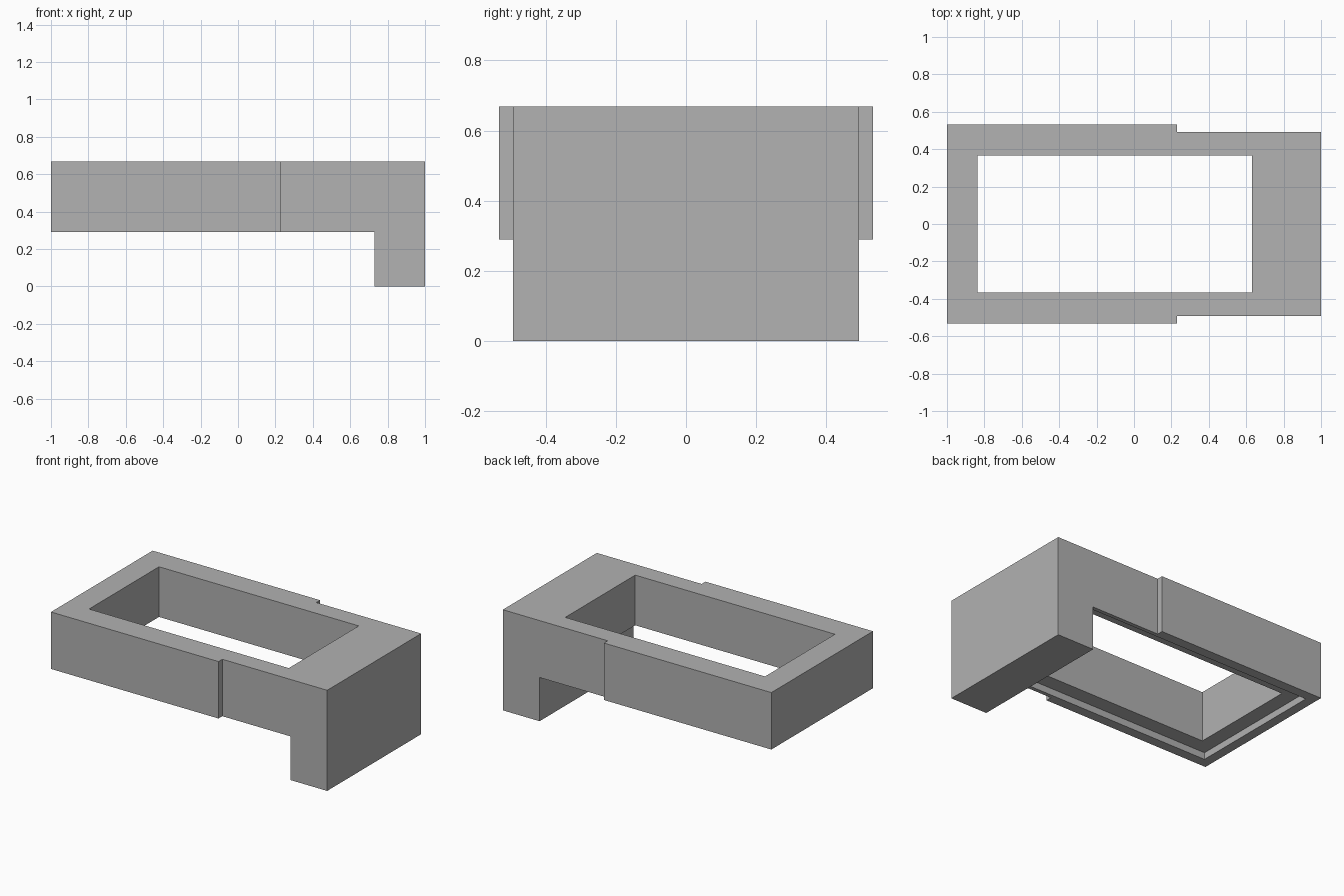
import bpy
import bmesh

cube = bpy.data.objects.get("Cube")
if cube:
    bpy.data.objects.remove(cube, do_unlink=True)

# One plain grey material
grey = bpy.data.materials.new("plain_grey")
grey.use_nodes = True
colour = (0.445, 0.445, 0.445, 1)
grey.diffuse_color = colour
bsdf = next(n for n in grey.node_tree.nodes if n.type == 'BSDF_PRINCIPLED')
bsdf.inputs["Base Color"].default_value = colour


def prism(name, outline, z0, z1):
    """Extrude a counter-clockwise outline from z0 to z1."""
    bm = bmesh.new()
    base = bm.faces.new([bm.verts.new((x, y, z0)) for x, y in outline])
    top = bmesh.ops.extrude_face_region(bm, geom=[base])["geom"]
    moved = [v for v in top if isinstance(v, bmesh.types.BMVert)]
    bmesh.ops.translate(bm, verts=moved, vec=(0, 0, z1 - z0))
    bmesh.ops.recalc_face_normals(bm, faces=bm.faces)
    mesh = bpy.data.meshes.new(name)
    bm.to_mesh(mesh)
    bm.free()
    mesh.materials.append(grey)
    obj = bpy.data.objects.new(name, mesh)
    bpy.context.collection.objects.link(obj)
    return obj


def box_outline(x0, x1, half):
    return [(x0, -half), (x1, -half), (x1, half), (x0, half)]


def cut(body, name, outline, z0, z1):
    """Subtract a prism from the body, then discard the cutter."""
    cutter = prism(name, outline, z0, z1)
    cutter.hide_render = True
    mod = body.modifiers.new(name, 'BOOLEAN')
    mod.operation = 'DIFFERENCE'
    mod.solver = 'EXACT'
    mod.object = cutter
    graph = bpy.context.evaluated_depsgraph_get()
    result = bpy.data.meshes.new_from_object(body.evaluated_get(graph))
    body.modifiers.clear()
    body.data = result
    bpy.data.objects.remove(cutter, do_unlink=True)


WIDE, NARROW, STEP_X = 0.533, 0.493, 0.23
LEG_X, FRAME_Z, TOP_Z = 0.73, 0.29, 0.668

# Block with the wide end stepping in to the narrow end
side = [(-1, -WIDE), (STEP_X, -WIDE), (STEP_X, -NARROW), (1, -NARROW)]
frame = prism("frame_with_end_leg", side + [(x, -y) for x, y in reversed(side)], 0, TOP_Z)

# Clear the space under the frame, leaving the leg
cut(frame, "undercut", box_outline(-1.5, LEG_X, 1), -0.5, FRAME_Z)
# Rebate around the underside of the opening
cut(frame, "rebate", box_outline(-0.937, LEG_X, 0.467), 0.15, FRAME_Z + 0.045)
# Rectangular opening through the frame
cut(frame, "opening", box_outline(-0.837, 0.63, 0.367), 0.2, 1)
